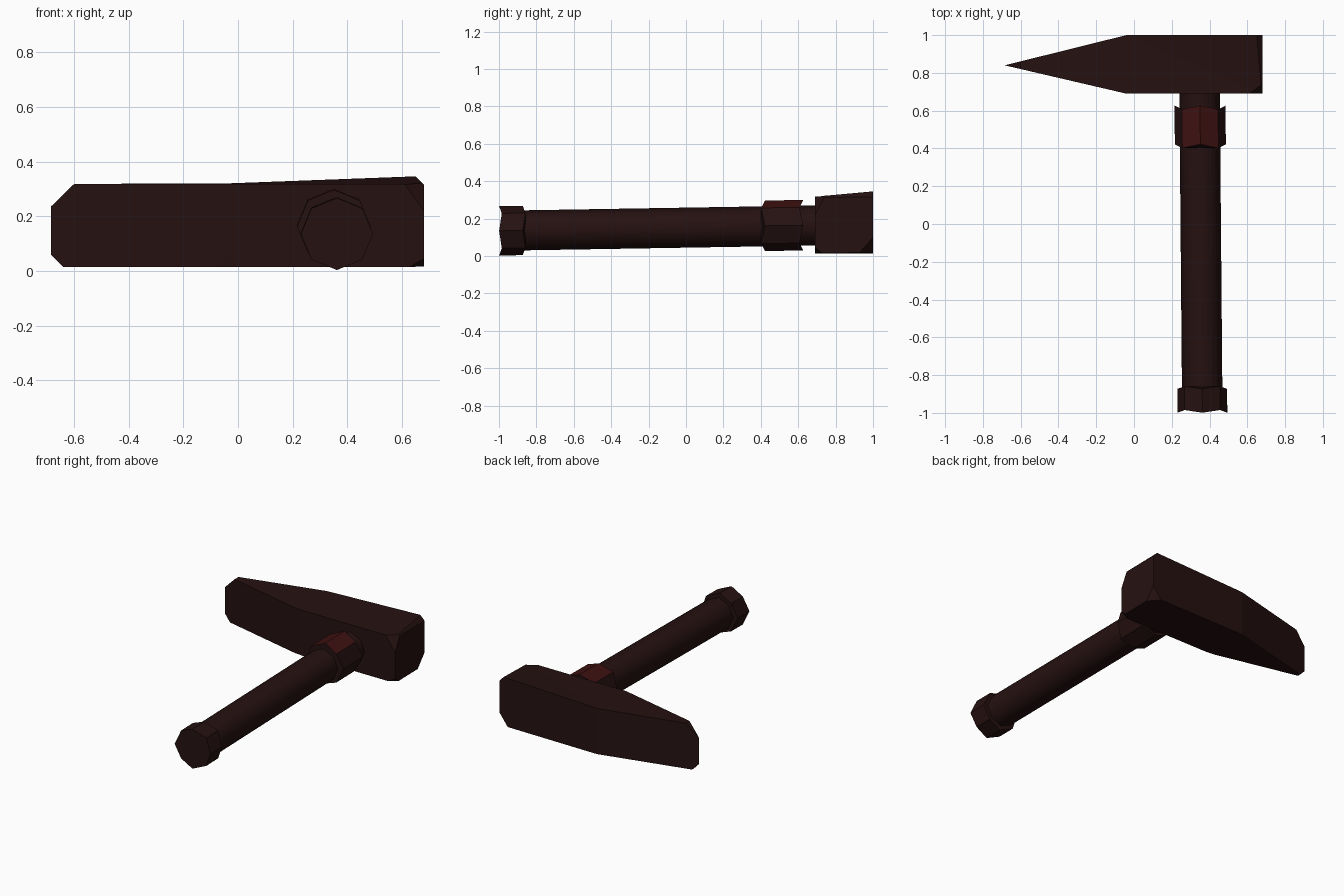
import bpy, bmesh, math
from mathutils import Vector

if "Cube" in bpy.data.objects:
    bpy.data.objects.remove(bpy.data.objects["Cube"])


def material(name, rgb):
    m = bpy.data.materials.new(name)
    m.diffuse_color = (*rgb, 1)
    m.use_nodes = True
    m.node_tree.nodes["Principled BSDF"].inputs["Base Color"].default_value = m.diffuse_color
    return m


DARK = material("dark brown", (0.019, 0.0055, 0.0055))
RED = material("deep red", (0.048, 0.0055, 0.0055))


def finish(name, bm, mats=(DARK,)):
    bmesh.ops.recalc_face_normals(bm, faces=bm.faces[:])
    me = bpy.data.meshes.new(name)
    bm.to_mesh(me)
    bm.free()
    for m in mats:
        me.materials.append(m)
    ob = bpy.data.objects.new(name, me)
    bpy.context.collection.objects.link(ob)
    return ob


def tube(name, a, b, r, wave=0.0, mats=(DARK,), red_top=False, smooth=False):
    """Eight-sided bar along y between centres a and b; ends zigzag by wave."""
    bm = bmesh.new()
    rings = []
    for c in (a, b):
        ring = []
        for i in range(8):
            t = math.pi / 4 * i
            dy = wave * (1 if i % 2 == 0 else -1)
            ring.append(bm.verts.new((c[0] + r * math.cos(t), c[1] + dy,
                                      c[2] + r * math.sin(t))))
        rings.append(ring)
    for i in range(8):
        j = (i + 1) % 8
        f = bm.faces.new((rings[0][i], rings[0][j], rings[1][j], rings[1][i]))
        f.smooth = smooth
        if red_top and i in (1, 2):
            f.material_index = 1
    for ring in rings:
        bm.faces.new(ring)
    return finish(name, bm, mats)


# Hammer head: wedge-shaped outline raised into a prism
outline = [(-0.685, 0.84), (-0.04, 0.69), (0.68, 0.69), (0.68, 1.0), (-0.04, 1.0)]
top_z = [0.318, 0.318, 0.318, 0.347, 0.32]
bot_z = [0.015, 0.015, 0.015, 0.02, 0.015]
bm = bmesh.new()
low = [bm.verts.new((x, y, z)) for (x, y), z in zip(outline, bot_z)]
high = [bm.verts.new((x, y, z)) for (x, y), z in zip(outline, top_z)]
bm.faces.new(low)
bm.faces.new(high)
for i in range(5):
    j = (i + 1) % 5
    bm.faces.new((low[i], low[j], high[j], high[i]))
bmesh.ops.recalc_face_normals(bm, faces=bm.faces[:])
bmesh.ops.triangulate(bm, faces=bm.faces[:])

# Chipped corners: each is a plane through three points
cuts = [
    ((-0.60, 0.8, 0.318), (-0.685, 0.8, 0.235), (-0.60, 0.9, 0.318)),
    ((-0.64, 0.8, 0.015), (-0.685, 0.8, 0.06), (-0.64, 0.9, 0.015)),
    ((0.65, 1.0, 0.346), (0.68, 1.0, 0.315), (0.68, 0.69, 0.314)),
    ((0.61, 0.69, 0.318), (0.68, 0.69, 0.22), (0.68, 0.74, 0.318)),
    ((0.63, 0.69, 0.015), (0.68, 0.69, 0.045), (0.68, 0.73, 0.015)),
    ((0.62, 1.0, 0.02), (0.68, 0.93, 0.02), (0.68, 1.0, 0.10)),
    ((-0.07, 0.697, 0.015), (0.0, 0.69, 0.015), (-0.03, 0.69, 0.055)),
]
centre = Vector((0.1, 0.84, 0.165))
for p, q, s in cuts:
    p, q, s = Vector(p), Vector(q), Vector(s)
    n = (q - p).cross(s - p).normalized()
    if n.dot(centre - p) > 0:
        n = -n
    bmesh.ops.bisect_plane(bm, geom=bm.verts[:] + bm.edges[:] + bm.faces[:],
                           plane_co=p, plane_no=n, clear_outer=True)
    bmesh.ops.holes_fill(bm, edges=[e for e in bm.edges if e.is_boundary], sides=0)
finish("hammer_head", bm)

# Handle, end cap and collar
tube("handle", (0.361, -0.90, 0.137), (0.347, 0.72, 0.164), 0.107, smooth=True)
bpy.data.objects["handle"].data.polygons[8].use_smooth = False
tube("end_cap", (0.362, -0.992, 0.135), (0.361, -0.866, 0.137), 0.132, -0.007)
tube("collar", (0.351, 0.412, 0.162), (0.35, 0.617, 0.165), 0.135, 0.01,
     (DARK, RED), red_top=True)
